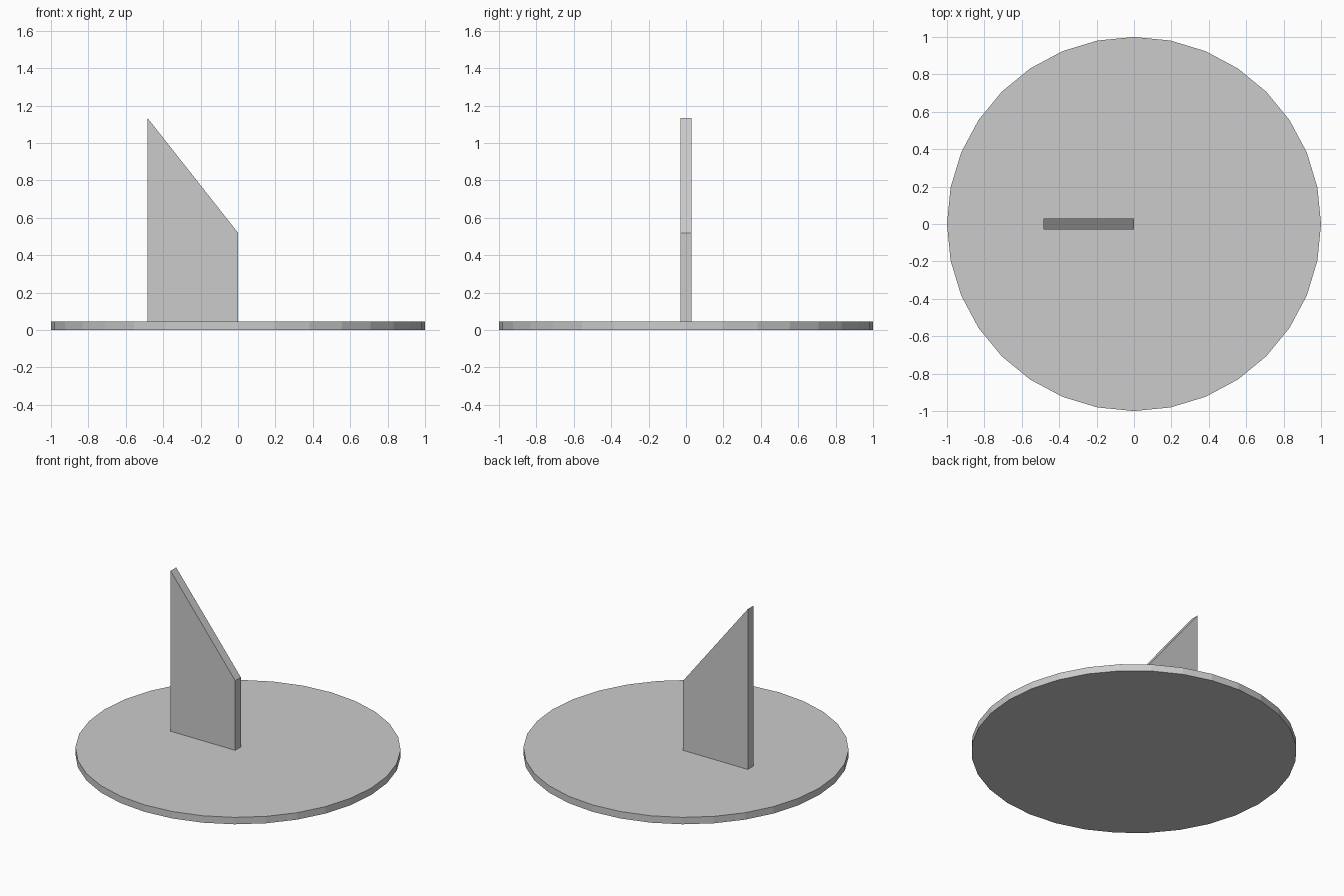
import bpy
import bmesh

if "Cube" in bpy.data.objects:
    bpy.data.objects.remove(bpy.data.objects["Cube"])

DISC_HEIGHT = 0.047

# Round dial plate, 32 flat sides
bpy.ops.mesh.primitive_cylinder_add(vertices=32, radius=1, depth=DISC_HEIGHT,
                                    location=(0, 0, DISC_HEIGHT / 2))
bpy.context.object.name = "dial_plate"

# Upright slanted fin: side profile in x, z extruded along y
profile = [(-0.485, 0.04), (0, 0.04), (0, 0.52), (-0.485, 1.135)]
half_thickness = 0.03

bm = bmesh.new()
face = bm.faces.new([bm.verts.new((x, -half_thickness, z)) for x, z in profile])
extruded = bmesh.ops.extrude_face_region(bm, geom=[face], use_keep_orig=True)
new_verts = [g for g in extruded["geom"] if isinstance(g, bmesh.types.BMVert)]
bmesh.ops.translate(bm, verts=new_verts, vec=(0, 2 * half_thickness, 0))
bmesh.ops.recalc_face_normals(bm, faces=bm.faces)

mesh = bpy.data.meshes.new("shadow_fin")
bm.to_mesh(mesh)
bm.free()
bpy.context.collection.objects.link(bpy.data.objects.new("shadow_fin", mesh))
